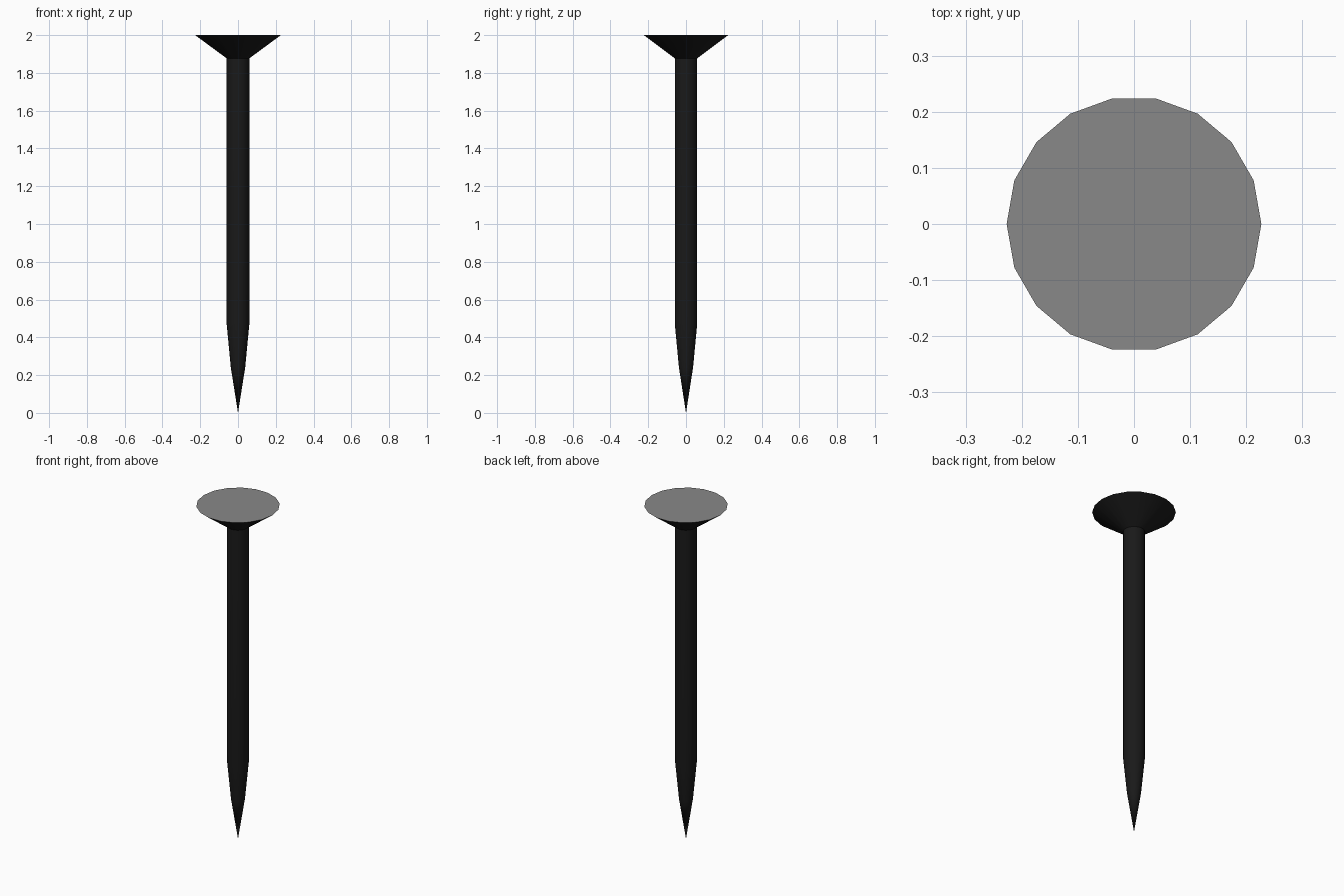
import bpy, bmesh
from math import cos, sin, tau

if "Cube" in bpy.data.objects:
    bpy.data.objects.remove(bpy.data.objects["Cube"])

SIDES = 18

def material(name, v):
    m = bpy.data.materials.new(name)
    m.diffuse_color = (v, v, v, 1)
    m.use_nodes = True
    m.node_tree.nodes["Principled BSDF"].inputs["Base Color"].default_value = m.diffuse_color
    return m

black = material("black_metal", 0.01)
grey = material("grey_metal", 0.25)

def lathe(name, profile, cap=False):
    """Revolve (radius, z) points round z; radius 0 is a single tip vertex."""
    bm = bmesh.new()
    rings = []
    for r, z in profile:
        if r == 0:
            rings.append([bm.verts.new((0, 0, z))] * SIDES)
        else:
            rings.append([bm.verts.new((r * cos(tau * i / SIDES), r * sin(tau * i / SIDES), z))
                          for i in range(SIDES)])
    for a, b in zip(rings, rings[1:]):
        for i in range(SIDES):
            j = (i + 1) % SIDES
            corners = [a[i], a[j], b[j], b[i]]
            bm.faces.new(list(dict.fromkeys(corners)))
    if cap:
        bm.faces.new(rings[-1]).material_index = 1
    me = bpy.data.meshes.new(name)
    bm.to_mesh(me)
    bm.free()
    ob = bpy.data.objects.new(name, me)
    bpy.context.collection.objects.link(ob)
    me.materials.append(black)
    if cap:
        me.materials.append(grey)
    bpy.ops.object.select_all(action='DESELECT')
    ob.select_set(True)
    bpy.context.view_layer.objects.active = ob
    bpy.ops.object.shade_smooth_by_angle()
    return ob

# Straight shank tapering to a sharp point
lathe("nail_shank", [(0, 0), (0.038, 0.24), (0.06, 0.47), (0.06, 1.877)])

# Countersunk head with a flat grey top
lathe("nail_head", [(0.06, 1.877), (0.227, 2.0)], cap=True)
